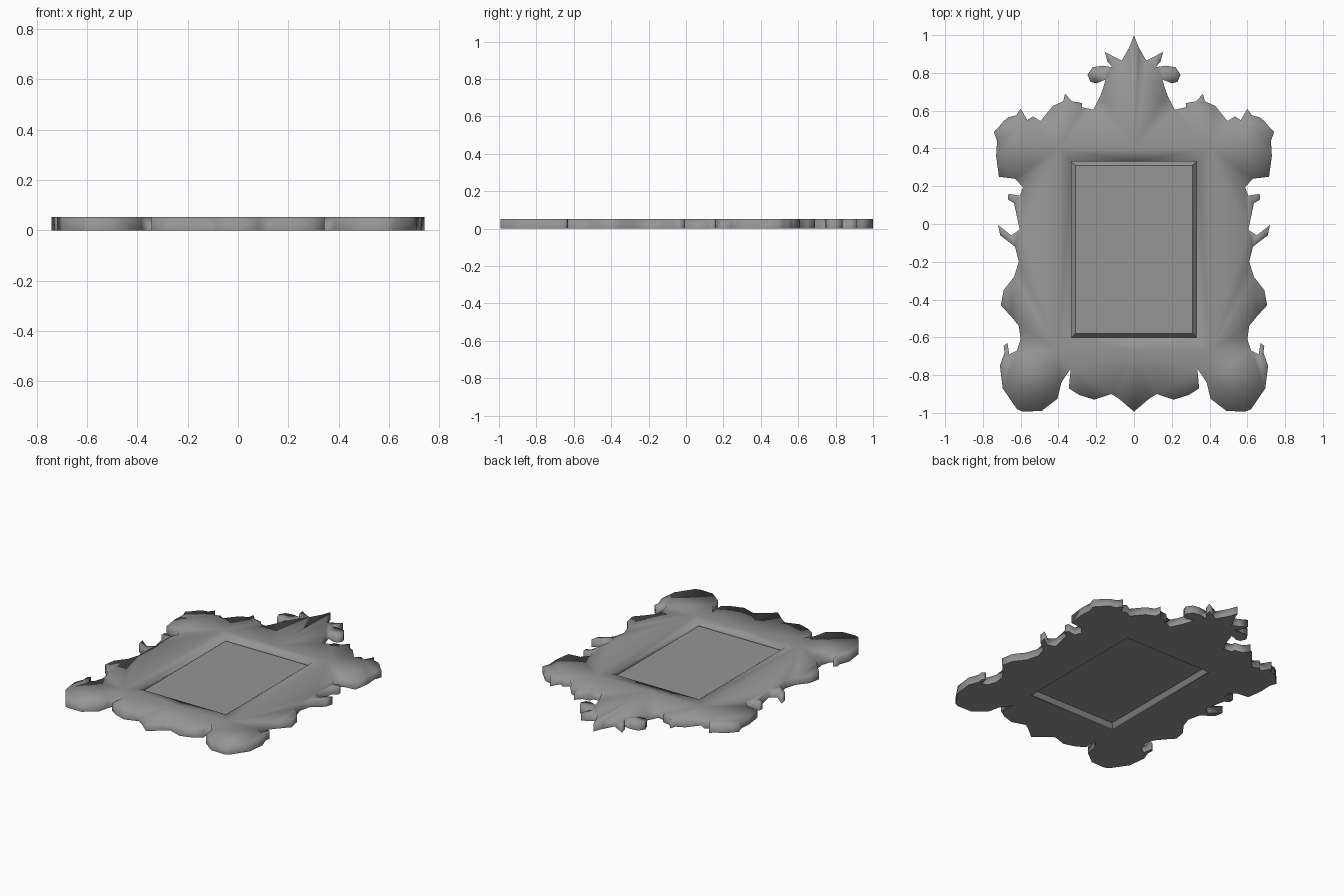
import bpy, bmesh

if "Cube" in bpy.data.objects:
    bpy.data.objects.remove(bpy.data.objects["Cube"])

TOP = 0.052                      # frame thickness
PANEL_FRONT, PANEL_BACK = 0.036, 0.033
PX, PY0, PY1 = 0.33, -0.60, 0.33  # opening extents

# Right half of the carved silhouette, from the crest tip down to the apron point
crest = [(0, 1), (.025, .935), (.065, .865), (.105, .885), (.155, .912), (.14, .86), (.115, .83),
         (.165, .838), (.22, .83), (.246, .79), (.23, .752), (.2, .745), (.15, .765),
         (.165, .715), (.18, .675)]
shoulder = [(.215, .605), (.275, .618), (.275, .64), (.33, .65), (.365, .69), (.375, .65),
            (.43, .625), (.495, .545), (.535, .57), (.565, .55), (.6, .61), (.625, .575),
            (.665, .565), (.69, .545), (.715, .515), (.742, .488), (.725, .44),
            (.73, .36), (.715, .25)]
side = [(.63, .24), (.588, .195), (.605, .15), (.665, .16), (.668, .13), (.635, .11),
        (.605, -.03), (.65, -.06), (.72, -.005), (.708, -.06), (.63, -.12), (.61, -.2),
        (.635, -.28), (.69, -.35), (.705, -.43), (.65, -.49), (.61, -.54), (.6, -.61)]
foot = [(.62, -.67), (.66, -.69), (.67, -.63), (.69, -.645), (.685, -.68), (.71, -.75),
        (.695, -.87), (.62, -.98), (.59, -.993), (.49, -.99), (.405, -.925), (.385, -.84),
        (.335, -.765)]
apron = [(.345, -.87), (.29, -.905), (.21, -.93), (.12, -.9), (.08, -.925), (0, -.993)]
outline = crest + shoulder + side + foot + apron

grey = bpy.data.materials.new("dark_grey")
grey.diffuse_color = (.3, .3, .3, 1)
grey.use_nodes = True
grey.node_tree.nodes["Principled BSDF"].inputs["Base Color"].default_value = grey.diffuse_color


def finish(name, bm):
    me = bpy.data.meshes.new(name)
    bm.to_mesh(me)
    bm.free()
    me.materials.append(grey)
    ob = bpy.data.objects.new(name, me)
    bpy.context.collection.objects.link(ob)
    return ob


def half_rect(grow):
    return [(0, PY0 - grow), (PX + grow, PY0 - grow), (PX + grow, PY1 + grow), (0, PY1 + grow)]


def wall(bm, upper, lower):
    for i in range(len(upper) - 1):
        bm.faces.new((upper[i], upper[i + 1], lower[i + 1], lower[i]))
        bm.edges.get((lower[i], lower[i + 1])).smooth = False   # crisp back edge


# Carved frame: front and back sheets, joined by outer and inner walls, mirrored in x
bm = bmesh.new()
rims, inners = [], []
for z in (TOP, 0):
    rim = [bm.verts.new((x, y, z)) for x, y in outline]
    ring = [bm.verts.new((x, y, z)) for x, y in half_rect(.07)]
    inner = [bm.verts.new((x, y, z)) for x, y in half_rect(0)]
    sheet = bm.faces.new(rim + ring)
    sheet.normal_update()
    bmesh.ops.triangulate(bm, faces=[sheet])
    for i in range(3):
        bm.faces.new((ring[i], ring[i + 1], inner[i + 1], inner[i]))
    rims.append(rim)
    inners.append(inner)
wall(bm, *rims)
wall(bm, *inners)
bmesh.ops.recalc_face_normals(bm, faces=bm.faces)
for f in bm.faces:
    f.smooth = True
frame = finish("carved_frame", bm)
mirror = frame.modifiers.new("mirror", 'MIRROR')
mirror.merge_threshold = 0.0005


# Panel: thin sheet set in the opening, with bevelled edges
def panel_sheet(bm, z_edge, z_mid, up):
    loops = []
    for inset, z in ((0, z_edge), (.02, z_mid)):
        x, y0, y1 = PX - inset, PY0 + inset, PY1 - inset
        loops.append([bm.verts.new((px, py, z))
                      for px, py in ((-x, y0), (x, y0), (x, y1), (-x, y1))])
    lo, hi = loops
    faces = [bm.faces.new((lo[i], lo[(i + 1) % 4], hi[(i + 1) % 4], hi[i])) for i in range(4)]
    faces.append(bm.faces.new(hi))
    if not up:
        bmesh.ops.reverse_faces(bm, faces=faces)


bm = bmesh.new()
panel_sheet(bm, .012, PANEL_FRONT, True)
panel_sheet(bm, 0.004, PANEL_BACK, False)
finish("picture_panel", bm)
